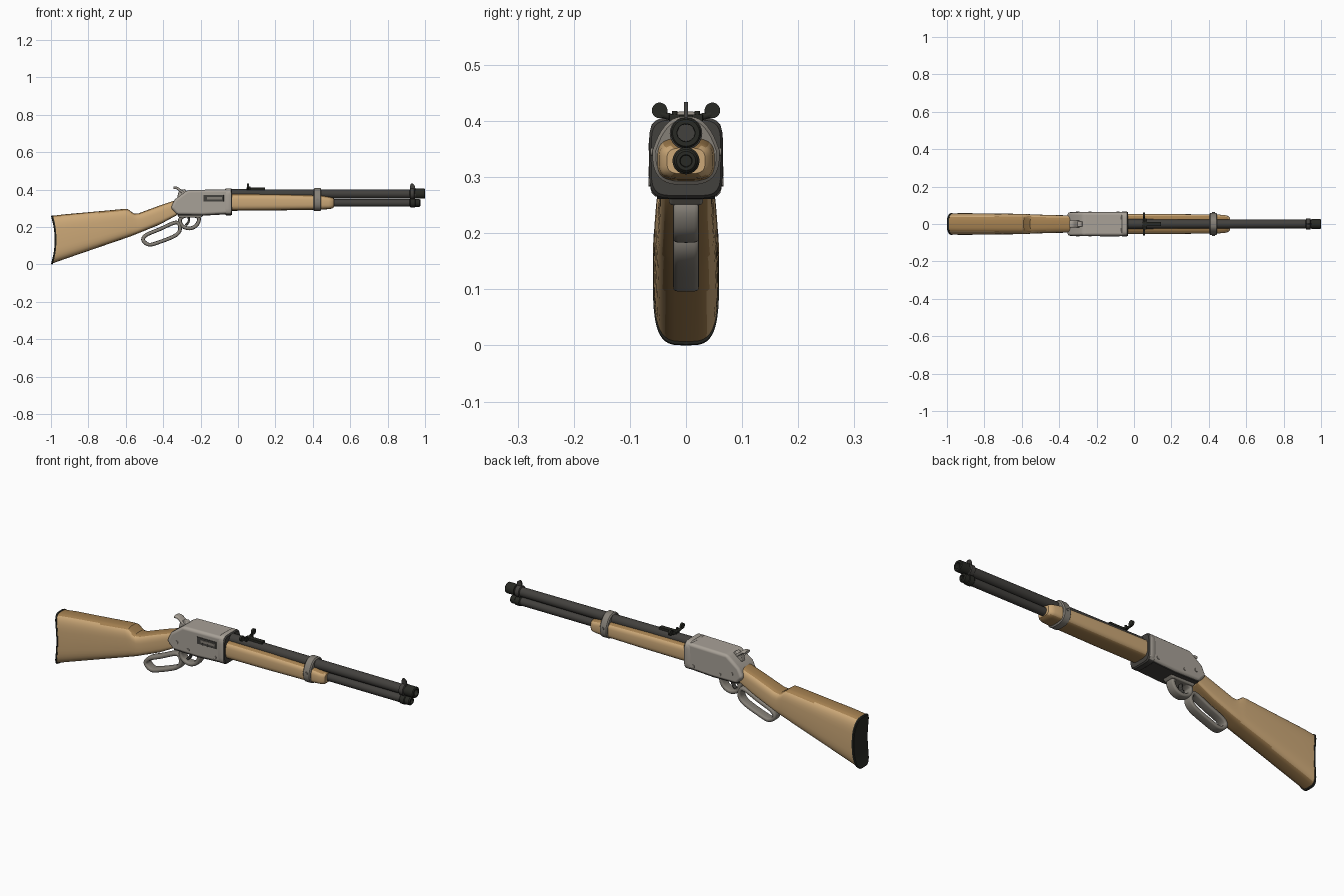
import bpy, bmesh, math
from mathutils import Vector

if "Cube" in bpy.data.objects:
    bpy.data.objects.remove(bpy.data.objects["Cube"])


def material(name, rgb):
    m = bpy.data.materials.new(name)
    m.diffuse_color = (*rgb, 1)
    m.use_nodes = True
    m.node_tree.nodes["Principled BSDF"].inputs["Base Color"].default_value = m.diffuse_color
    return m


WOOD = material("tan wood", (0.60, 0.39, 0.185))
BROWN = material("brown wood", (0.37, 0.215, 0.08))
STEEL = material("light grey steel", (0.39, 0.355, 0.31))
MID = material("mid grey steel", (0.235, 0.215, 0.185))
DARK = material("dark gunmetal", (0.055, 0.052, 0.047))
BLACK = material("black", (0.022, 0.023, 0.018))


def finish(name, bm, mat, bevel=0, angle=35):
    bmesh.ops.recalc_face_normals(bm, faces=bm.faces)
    me = bpy.data.meshes.new(name)
    bm.to_mesh(me)
    bm.free()
    me.materials.append(mat)
    me.shade_smooth()
    me.set_sharp_from_angle(angle=math.radians(angle))
    ob = bpy.data.objects.new(name, me)
    bpy.context.collection.objects.link(ob)
    if bevel:
        b = ob.modifiers.new("bevel", 'BEVEL')
        b.width, b.segments, b.harden_normals = bevel, 3, True
        b.limit_method = 'ANGLE'
    return ob


def paint(ob, mat, test):
    """Give a second colour to the faces whose normal passes the test."""
    ob.data.materials.append(mat)
    for f in ob.data.polygons:
        if test(f.normal):
            f.material_index = 1


def skin(bm, rings, closed=False, ladder=False):
    n = len(rings[0])
    pairs = list(zip(rings, rings[1:])) + ([(rings[-1], rings[0])] if closed else [])
    for a, b in pairs:
        for i in range(n):
            j = (i + 1) % n
            bm.faces.new((a[i], a[j], b[j], b[i]))
    if closed:
        return
    for r in (rings[0], rings[-1]):
        if not ladder:
            bm.faces.new(r)
            continue
        # cap of cross strips, so a dished end curves cleanly
        for i in range(-n // 4, n // 4):
            quad = (r[i], r[i + 1], r[(n // 2 - i - 1) % n], r[(n // 2 - i) % n])
            bm.faces.new(list(dict.fromkeys(quad)))


def power(v, e):
    return math.copysign(abs(v) ** (2 / e), v)


def loft(name, stations, mat, e=2, seg=32, taper=0, dish=0):
    """Skin superellipse sections (x, z low, z high, half width) along x.
    taper narrows the top; dish hollows the ends along x."""
    bm = bmesh.new()
    rings = []
    for x, lo, hi, w in stations:
        ring = []
        for i in range(seg):
            a = 2 * math.pi * i / seg
            c, s = power(math.cos(a), e), power(math.sin(a), e)
            ring.append(bm.verts.new((x + dish * (1 - s * s), w * c * (1 - taper * max(0, s)),
                                      (lo + hi) / 2 + s * (hi - lo) / 2)))
        rings.append(ring)
    skin(bm, rings, ladder=dish > 0)
    return finish(name, bm, mat)


def tube(name, z, stations, mat, seg=32):
    return loft(name, [(x, z - r, z + r, r) for x, r in stations], mat, seg=seg)


def plate(name, pts, y0, y1, mat, bevel=0.0):
    """Extrude an x-z outline from y0 to y1."""
    bm = bmesh.new()
    skin(bm, [[bm.verts.new((x, y, z)) for x, z in pts] for y in (y0, y1)])
    return finish(name, bm, mat, bevel)


def box(name, x0, x1, y0, y1, z0, z1, mat, bevel=0.0):
    return plate(name, [(x0, z0), (x1, z0), (x1, z1), (x0, z1)], y0, y1, mat, bevel)


def rod(name, p, q, r, mat, seg=20):
    p, q = Vector(p), Vector(q)
    bm = bmesh.new()
    rot = (q - p).to_track_quat('Z', 'Y').to_matrix().to_4x4()
    rot.translation = (p + q) / 2
    bmesh.ops.create_cone(bm, cap_ends=True, segments=seg, radius1=r, radius2=r,
                          depth=(q - p).length, matrix=rot)
    return finish(name, bm, mat)


def strap(name, pts, t, w, mat, closed=True, steps=6, seg=16):
    """Sweep a rounded flat section along a smooth x-z path."""
    pts = [Vector(p) for p in pts]
    n, path = len(pts), []
    get = (lambda i: pts[i % n]) if closed else (lambda i: pts[max(0, min(n - 1, i))])
    for i in range(n if closed else n - 1):
        a, b, c, d = (get(i + k) for k in (-1, 0, 1, 2))
        for k in range(steps):
            u = k / steps
            path.append(0.5 * (2 * b + (c - a) * u + (2 * a - 5 * b + 4 * c - d) * u * u
                               + (3 * b - a - 3 * c + d) * u ** 3))
    if not closed:
        path.append(pts[-1])
    m = len(path)
    bm = bmesh.new()
    rings = []
    for i, p in enumerate(path):
        nxt = path[(i + 1) % m] if closed else path[min(i + 1, m - 1)]
        prv = path[i - 1] if closed else path[max(i - 1, 0)]
        tan = (nxt - prv).normalized()
        ring = []
        for k in range(seg):
            a = 2 * math.pi * k / seg
            o = t * power(math.cos(a), 4)
            ring.append(bm.verts.new((p.x - tan.y * o, w * power(math.sin(a), 4), p.y + tan.x * o)))
        rings.append(ring)
    skin(bm, rings, closed)
    return finish(name, bm, mat, angle=50)


# Butt stock with browner top and belly, and a thin hollowed end plate
stock = loft("butt_stock", [(-0.994, 0.005, 0.26, 0.057), (-0.93, 0.028, 0.268, 0.058),
                            (-0.75, 0.09, 0.284, 0.056), (-0.61, 0.138, 0.297, 0.054),
                            (-0.59, 0.145, 0.297, 0.053), (-0.575, 0.15, 0.285, 0.052),
                            (-0.555, 0.158, 0.272, 0.051), (-0.53, 0.168, 0.274, 0.05),
                            (-0.42, 0.213, 0.315, 0.047), (-0.33, 0.262, 0.345, 0.046)],
             WOOD, e=3.6, seg=40, dish=0.02)
paint(stock, BROWN, lambda n: abs(n.z) > 0.75)
loft("butt_plate", [(-1.0, 0.004, 0.258, 0.055), (-0.997, 0.0, 0.263, 0.059),
                    (-0.990, 0.002, 0.263, 0.059)], BLACK, e=3.6, seg=40, dish=0.02)

# Receiver with front collar and dark floor plate
plate("receiver", [(-0.36, 0.302), (-0.338, 0.348), (-0.27, 0.398), (-0.04, 0.402),
                   (-0.04, 0.272), (-0.19, 0.264), (-0.325, 0.266)], -0.063, 0.063, STEEL, 0.015)
collar = loft("receiver_collar", [(-0.07, 0.268, 0.402, 0.062), (-0.063, 0.262, 0.407, 0.066),
                                  (-0.038, 0.262, 0.407, 0.066), (-0.032, 0.267, 0.402, 0.062)],
              STEEL, e=5, seg=40)
paint(collar, DARK, lambda n: n.x > 0.5 or n.z < -0.6)
plate("receiver_floor_plate", [(-0.322, 0.263), (-0.19, 0.261), (-0.06, 0.268), (-0.06, 0.274),
                               (-0.19, 0.268), (-0.322, 0.270)], -0.052, 0.052, DARK)
plate("lower_tang", [(-0.335, 0.285), (-0.315, 0.25), (-0.2, 0.25), (-0.17, 0.275)],
      -0.03, 0.03, MID, 0.006)

# Loading port on the front side
box("port_opening", -0.184, -0.076, -0.0655, -0.06, 0.336, 0.371, DARK, 0.001)
box("loading_gate", -0.165, -0.085, -0.067, -0.063, 0.347, 0.361, MID, 0.001)

# Screws, both sides
for s, side in ((-1, "front"), (1, "back")):
    for i, (x, z, r) in enumerate([(-0.30, 0.31, 0.009), (-0.235, 0.29, 0.007),
                                   (-0.085, 0.292, 0.008)]):
        rod(f"receiver_screw_{side}_{i}", (x, s * 0.055, z), (x, s * 0.067, z), r, STEEL)
    rod(f"band_screw_{side}", (0.425, s * 0.04, 0.345), (0.425, s * 0.063, 0.345), 0.007, MID)

# Hammer
plate("hammer", [(-0.30, 0.35), (-0.265, 0.385), (-0.285, 0.403), (-0.315, 0.398), (-0.325, 0.36)],
      -0.014, 0.014, STEEL, 0.004)
strap("hammer_spur", [(-0.295, 0.385), (-0.312, 0.398), (-0.328, 0.409), (-0.345, 0.41)],
      0.007, 0.019, STEEL, closed=False)

# Lever loop, trigger guard and trigger
strap("lever_loop", [(-0.33, 0.225), (-0.42, 0.188), (-0.49, 0.158), (-0.507, 0.13),
                     (-0.475, 0.106), (-0.42, 0.12), (-0.335, 0.155), (-0.31, 0.19)],
      0.010, 0.023, MID)
strap("trigger_guard", [(-0.308, 0.245), (-0.30, 0.208), (-0.26, 0.193), (-0.222, 0.21),
                        (-0.21, 0.25), (-0.26, 0.265)], 0.010, 0.023, MID)
strap("trigger", [(-0.268, 0.26), (-0.262, 0.24), (-0.268, 0.222), (-0.28, 0.21)],
      0.006, 0.009, DARK, closed=False)

# Barrel with bored muzzle
tube("barrel", 0.377, [(-0.04, 0.026), (0.2, 0.025), (0.96, 0.023)], DARK)
tube("muzzle", 0.379, [(0.948, 0.022), (0.95, 0.027), (0.996, 0.027), (1.0, 0.024),
                       (1.0, 0.016), (0.95, 0.015)], BLACK)

# Magazine tube with stepped cap
tube("magazine_tube", 0.329, [(0.45, 0.02), (0.95, 0.02)], DARK)
tube("magazine_cap", 0.329, [(0.918, 0.02), (0.922, 0.024), (0.945, 0.024), (0.948, 0.021),
                             (0.97, 0.021), (0.975, 0.017), (0.975, 0.011), (0.965, 0.010)], BLACK)

# Fore-end and barrel band
fore = loft("fore_end", [(-0.045, 0.287, 0.378, 0.053), (0.2, 0.289, 0.376, 0.053),
                         (0.44, 0.293, 0.37, 0.051), (0.485, 0.296, 0.362, 0.048),
                         (0.503, 0.299, 0.358, 0.043), (0.512, 0.306, 0.352, 0.034)],
            WOOD, e=3.4, seg=40)
paint(fore, BROWN, lambda n: abs(n.z) > 0.75)
loft("barrel_band", [(0.403, 0.292, 0.402, 0.054), (0.408, 0.286, 0.408, 0.06),
                     (0.44, 0.286, 0.408, 0.06), (0.445, 0.292, 0.402, 0.054)],
     MID, e=2.9, seg=40, taper=0.35)

# Front sight ring, web and blade
tube("front_sight_ring", 0.378, [(0.918, 0.023), (0.921, 0.029), (0.942, 0.029), (0.945, 0.023)], DARK)
box("sight_web", 0.921, 0.942, -0.01, 0.01, 0.335, 0.37, DARK)
plate("front_sight_blade", [(0.918, 0.40), (0.922, 0.43), (0.932, 0.434), (0.944, 0.425), (0.95, 0.40)],
      -0.004, 0.004, DARK, 0.001)

# Rear sight with two round ears on angled arms
box("rear_sight_base", 0.045, 0.145, -0.012, 0.012, 0.396, 0.411, BLACK, 0.002)
box("rear_sight_leaf", 0.058, 0.068, -0.03, 0.03, 0.398, 0.412, BLACK, 0.002)
for s, side in ((-1, "front"), (1, "back")):
    rod(f"rear_sight_ear_{side}", (0.049, s * 0.047, 0.419), (0.059, s * 0.047, 0.419), 0.014, BLACK)
    rod(f"rear_sight_arm_{side}", (0.054, s * 0.008, 0.402), (0.054, s * 0.045, 0.412), 0.006, BLACK)
    rod(f"rear_sight_post_{side}", (0.063, s * 0.02, 0.40), (0.063, s * 0.02, 0.418), 0.005, BLACK)
